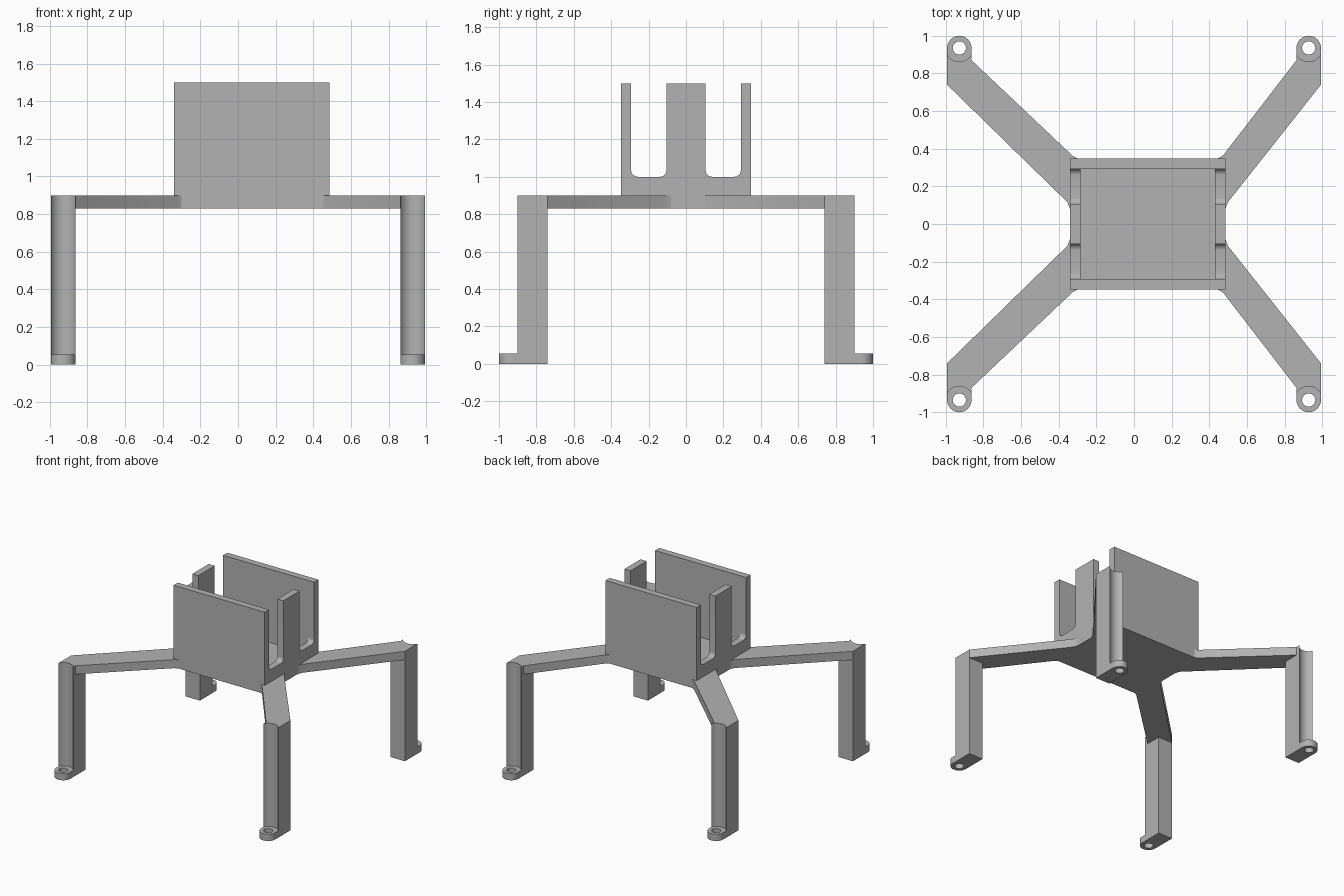
import bpy, bmesh, math

if "Cube" in bpy.data.objects:
    bpy.data.objects.remove(bpy.data.objects["Cube"])

grey = bpy.data.materials.new("plain_grey")
grey.diffuse_color = (0.45, 0.45, 0.45, 1)
grey.use_nodes = True
grey.node_tree.nodes["Principled BSDF"].inputs["Base Color"].default_value = grey.diffuse_color

X0, X1 = -0.34, 0.485      # tray ends
YW, T = 0.348, 0.055       # tray half width, wall thickness
Z0, Z1, TOP = 0.83, 0.90, 1.50
CX, CY, R = 0.928, 0.935, 0.065   # screw hole centre, foot radius


def finish(name, bm, mirror=(False, False)):
    bmesh.ops.recalc_face_normals(bm, faces=bm.faces[:])
    me = bpy.data.meshes.new(name)
    bm.to_mesh(me)
    bm.free()
    me.materials.append(grey)
    ob = bpy.data.objects.new(name, me)
    bpy.context.collection.objects.link(ob)
    if any(mirror):
        m = ob.modifiers.new("mirror", 'MIRROR')
        m.use_axis = (mirror[0], mirror[1], False)
        m.use_mirror_merge = False
    bpy.ops.object.select_all(action='DESELECT')
    bpy.context.view_layer.objects.active = ob
    ob.select_set(True)
    bpy.ops.object.shade_smooth_by_angle(angle=math.radians(30))
    return ob


def prism(name, pts, a, b, axis='z', mirror=(False, False)):
    """Extrude a flat outline from a to b along z or x."""
    bm = bmesh.new()
    place = (lambda p, d: (p[0], p[1], d)) if axis == 'z' else (lambda p, d: (d, p[0], p[1]))
    face = bm.faces.new([bm.verts.new(place(p, a)) for p in pts])
    out = bmesh.ops.extrude_face_region(bm, geom=[face])
    step = (0, 0, b - a) if axis == 'z' else (b - a, 0, 0)
    bmesh.ops.translate(bm, vec=step, verts=[v for v in out['geom'] if isinstance(v, bmesh.types.BMVert)])
    return finish(name, bm, mirror)


def rect(xa, xb, ya, yb):
    return [(xa, ya), (xb, ya), (xb, yb), (xa, yb)]


def arc(cx, cy, r, a0, a1, n=8):
    angles = [math.radians(a0 + (a1 - a0) * i / n) for i in range(n + 1)]
    return [(cx + r * math.cos(a), cy + r * math.sin(a)) for a in angles]


# Tray: floor, long walls, and end walls with rounded slots
yi = YW - T
prism("tray_floor", rect(X0 + T, X1 - T, -yi, yi), Z0, Z1)
prism("long_wall", rect(X0, X1, yi, YW), Z0, TOP, mirror=(False, True))
f, slot = 0.035, 1.0
half = [(0.105, TOP)] + arc(0.105 + f, slot + f, f, 180, 270) \
    + arc(yi - f, slot + f, f, 270, 360) + [(yi, Z0)]
comb = half + [(-y, z) for y, z in reversed(half)]
prism("end_wall_left", comb, X0, X0 + T, 'x')
prism("end_wall_right", comb, X1 - T, X1, 'x')

# Diagonal arms, flared where they meet the tray
for side, s, end in (("left", -1, -X0), ("right", 1, X1)):
    pts = [(CX + R, 0.74), (CX - R, 0.74), (CX - R, 0.87), (end - 0.012, 0.364),
           (end - 0.04, YW), (end, YW), (end, 0.08), (end + 0.014, 0.116)]
    prism("arm_" + side, [(s * x, y) for x, y in pts], Z0, Z1, mirror=(False, True))

# Legs with a concave screwdriver channel on the outer face
foot_h = 0.055
channel = arc(CX, CY, 0.073, 333, 207, 16)
leg = [(CX - R, 0.74), (CX + R, 0.74), (CX + R, 0.902)] + channel[1:-1] + [(CX - R, 0.902)]
prism("leg", leg, foot_h, Z1, mirror=(True, True))
prism("foot_heel", rect(CX - R, CX + R, 0.74, CY - R), 0, foot_h, mirror=(True, True))

# Feet: round outer end, square inner end, screw hole
bm = bmesh.new()
n, rings = 32, []
for i in range(n):
    a = 2 * math.pi * i / n
    c, s = math.cos(a), math.sin(a)
    k = R if s >= -1e-6 else R / max(abs(c), abs(s))
    rings.append([bm.verts.new((CX + q * c, CY + q * s, z))
                  for q, z in ((k, 0), (k, foot_h), (0.035, foot_h), (0.035, 0))])
for i in range(n):
    p, q = rings[i], rings[(i + 1) % n]
    for j in range(4):
        bm.faces.new((p[j], q[j], q[(j + 1) % 4], p[(j + 1) % 4]))
finish("foot", bm, (True, True))
